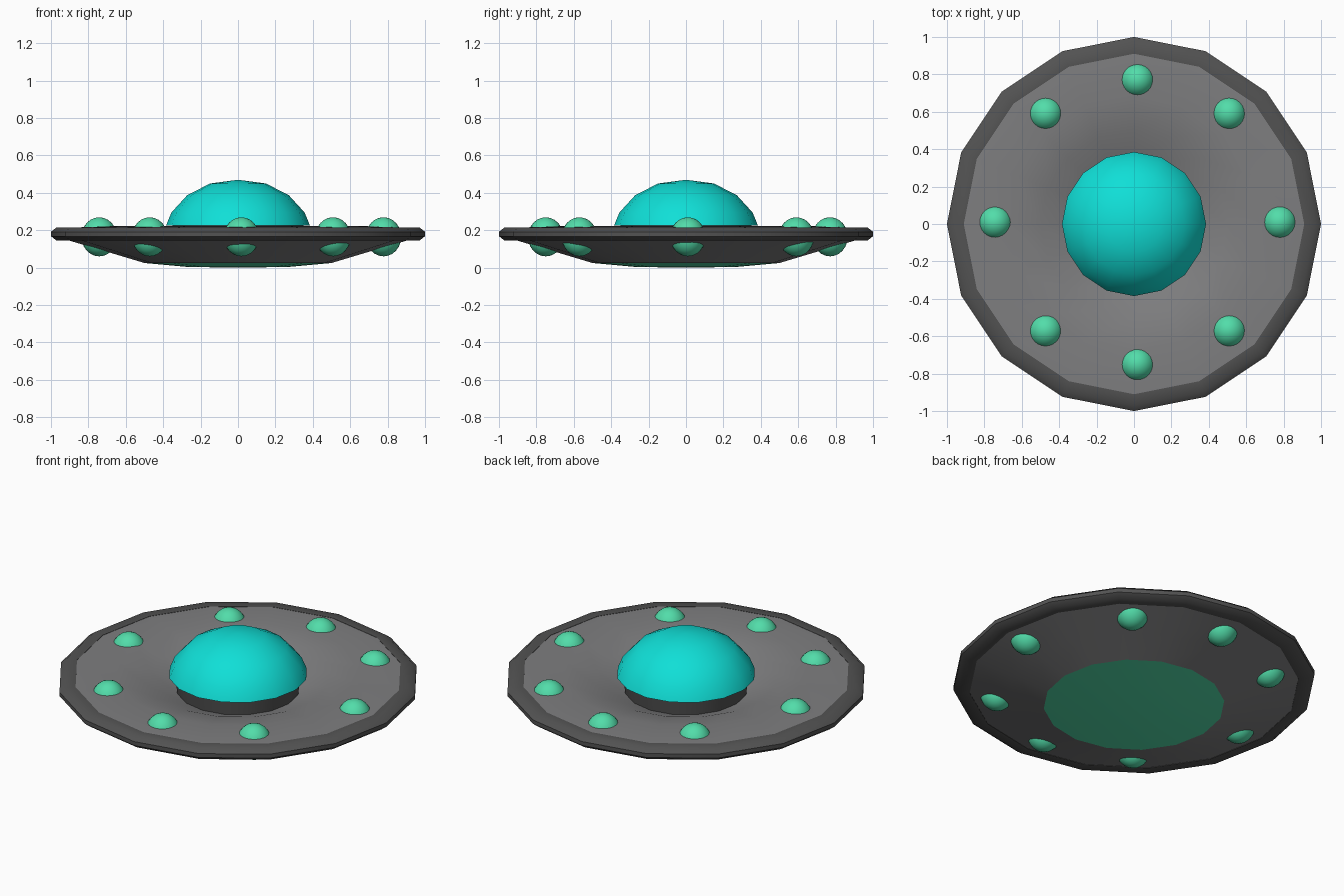
import bpy
import math

cube = bpy.data.objects.get("Cube")
if cube:
    bpy.data.objects.remove(cube, do_unlink=True)

SIDES = 16


def material(name, rgb):
    mat = bpy.data.materials.new(name)
    mat.use_nodes = True
    mat.diffuse_color = (*rgb, 1)
    mat.node_tree.nodes["Principled BSDF"].inputs["Base Color"].default_value = (*rgb, 1)
    return mat


def smooth(obj, angle):
    bpy.ops.object.select_all(action="DESELECT")
    obj.select_set(True)
    bpy.context.view_layer.objects.active = obj
    bpy.ops.object.shade_smooth_by_angle(angle=math.radians(angle))


def lathe(name, profile, mat, angle=50, closed=False):
    """Spin an (r, z) profile, listed bottom to top on the outside, around z."""
    verts, rings, faces = [], [], []
    for r, z in profile:
        count = SIDES if r > 0 else 1
        start = len(verts)
        rings.append([start + i % count for i in range(SIDES)])
        for i in range(count):
            a = math.tau * i / SIDES
            verts.append((r * math.cos(a), r * math.sin(a), z))
    pairs = list(zip(rings, rings[1:]))
    if closed:
        pairs.append((rings[-1], rings[0]))
    for low, high in pairs:
        for i in range(SIDES):
            j = (i + 1) % SIDES
            quad = [low[i], low[j], high[j], high[i]]
            faces.append(list(dict.fromkeys(quad)))
    mesh = bpy.data.meshes.new(name)
    mesh.from_pydata(verts, [], faces)
    mesh.materials.append(mat)
    obj = bpy.data.objects.new(name, mesh)
    bpy.context.collection.objects.link(obj)
    smooth(obj, angle)
    return obj


hull_grey = material("hull grey", (0.21, 0.21, 0.215))
rim_grey = material("dark rim grey", (0.085, 0.085, 0.085))
cyan = material("canopy cyan", (0.005, 0.74, 0.68))
green = material("light green", (0.085, 0.72, 0.4))

# Saucer: sloping underside and dished top
lathe("hull_underside", [(0.5, 0.025), (0.7, 0.085), (0.92, 0.15)], hull_grey)
lathe("hull_top", [(0.92, 0.213), (0.68, 0.222), (0.5, 0.19), (0.34, 0.13)], hull_grey)
lathe("bottom_plate", [(0, 0), (0.27, 0.004), (0.5, 0.025)], green)

# Rounded band around the edge
lathe("rim", [(0.91, 0.145), (0.97, 0.145), (1, 0.168), (1, 0.192),
              (0.97, 0.215), (0.91, 0.215)], rim_grey, closed=True)

# Cockpit: collar and faceted canopy
lathe("canopy_collar", [(0.34, 0.13), (0.35, 0.225), (0.385, 0.225)], rim_grey, 30)
lathe("canopy", [(0.385, 0.225), (0.356, 0.295), (0.272, 0.387),
                 (0.15, 0.45), (0, 0.47)], cyan)

# Ring of eight lights set through the hull
spots = [(sx * 0.49, sy * 0.58) for sx in (-1, 1) for sy in (-1, 1)]
spots += [(s * 0.76, 0) for s in (-1, 1)] + [(0, s * 0.76) for s in (-1, 1)]
for n, (x, y) in enumerate(spots):
    bpy.ops.mesh.primitive_uv_sphere_add(segments=24, ring_count=12, radius=0.095,
                                         location=(x + 0.018, y + 0.01, 0.165))
    light = bpy.context.object
    light.name = f"hull_light_{n + 1}"
    light.scale.z = 1.1
    light.data.materials.append(green)
    smooth(light, 40)
